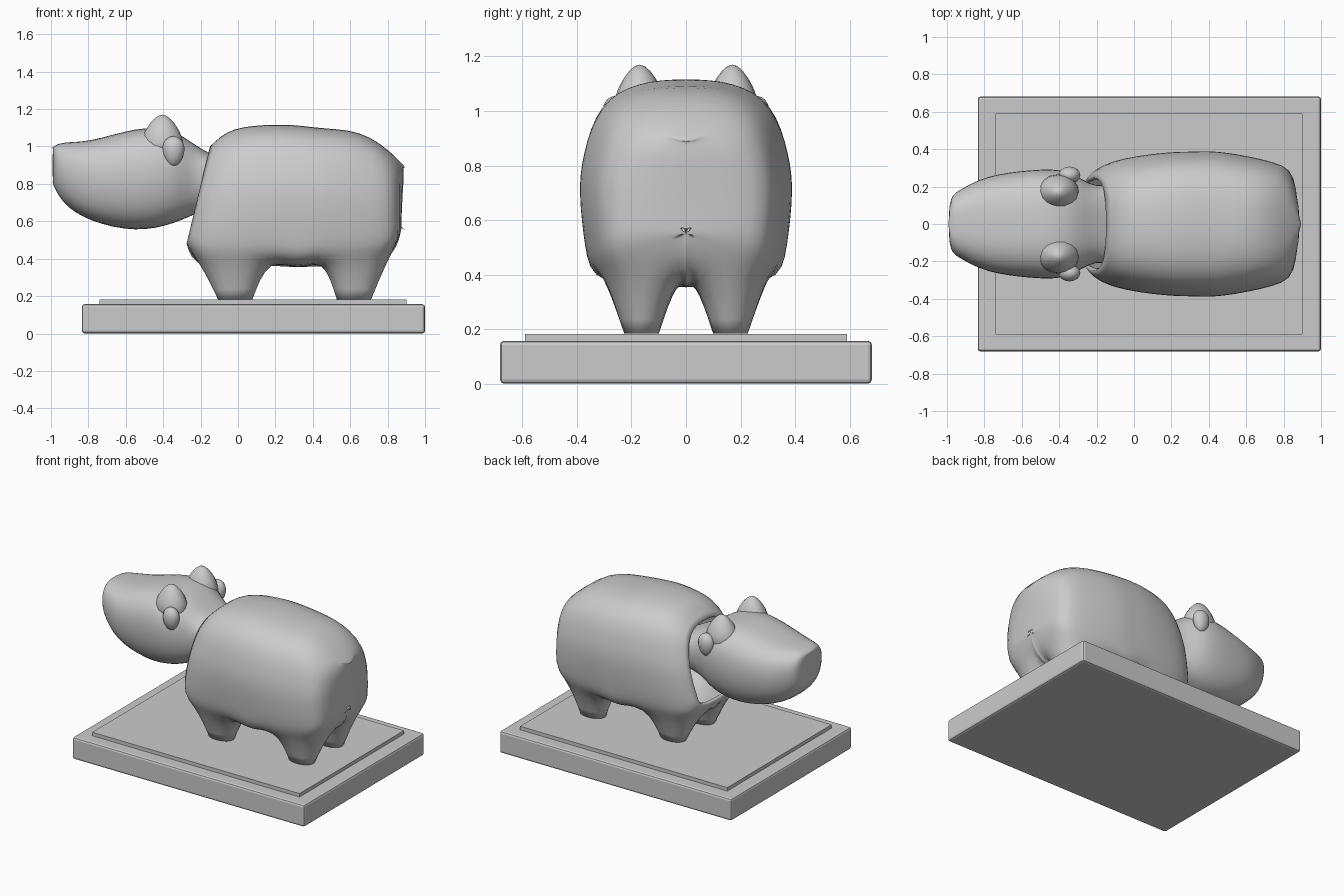
import bpy, bmesh, math

if "Cube" in bpy.data.objects:
    bpy.data.objects.remove(bpy.data.objects["Cube"])

grey = bpy.data.materials.new("stone_grey")
grey.diffuse_color = (0.6, 0.6, 0.6, 1)
grey.use_nodes = True
grey.node_tree.nodes["Principled BSDF"].inputs["Base Color"].default_value = grey.diffuse_color


def finish(bm, name):
    bmesh.ops.recalc_face_normals(bm, faces=bm.faces)
    me = bpy.data.meshes.new(name)
    bm.to_mesh(me)
    bm.free()
    ob = bpy.data.objects.new(name, me)
    bpy.context.collection.objects.link(ob)
    me.materials.append(grey)
    return ob


def smooth(ob):
    ob.data.polygons.foreach_set("use_smooth", [True] * len(ob.data.polygons))


def subdivide_through_points(ob):
    """Subdivision surface whose cage is relaxed so the surface passes through the drawn points."""
    mod = ob.modifiers.new("subdivision", 'SUBSURF')
    mod.levels = mod.render_levels = 2
    goal = [v.co.copy() for v in ob.data.vertices]
    for _ in range(6):
        bpy.context.view_layer.update()
        dg = bpy.context.evaluated_depsgraph_get()
        now = [v.co.copy() for v in ob.evaluated_get(dg).data.vertices[:len(goal)]]
        for v, g, p in zip(ob.data.vertices, goal, now):
            v.co += g - p
        ob.data.update()
        ob.data.update_tag()


def loft(name, section, stations, legs=None, cap_start=True):
    """Loft a mirrored half section along x; station = (x, lean, half width, bottom, top)."""
    legs = legs or {}
    n = len(section) - 1
    full = section + [(-fy, fz) for fy, fz in section[-2:0:-1]]
    bm = bmesh.new()
    rings = [[bm.verts.new((x + lean * fz, fy * w, lo + (hi - lo) * fz)) for fy, fz in full]
             for x, lean, w, lo, hi in stations]
    bottoms = []
    for s, (a, b) in enumerate(zip(rings, rings[1:])):
        for i in range(2 * n):
            j = (i + 1) % (2 * n)
            quad = [a[i], a[j], b[j], b[i]]
            if s not in legs or i not in (1, 2 * n - 2):
                bm.faces.new(quad)
                continue
            # leg grown out of this belly patch
            feet = []
            for k, v in enumerate(quad):
                x = legs[s] + (-0.067 if k < 2 else 0.067)
                column = (i, j, j, i)[k]
                y = 0.117 if column in (1, 2 * n - 1) else 0.209
                feet.append(bm.verts.new((x, math.copysign(y, v.co.y), 0.183)))
            for k in range(4):
                m = (k + 1) % 4
                bm.faces.new((quad[k], quad[m], feet[m], feet[k]))
            bottoms.append(bm.faces.new(feet))
    # end caps
    for ring in ([rings[0]] if cap_start else []) + [rings[-1]]:
        for i in range(n):
            loop = [ring[i], ring[i + 1], ring[2 * n - i - 1], ring[-i]]
            bm.faces.new(list(dict.fromkeys(loop)))
    # crisp soles
    crease = bm.edges.layers.float.new("crease_edge")
    for f in bottoms:
        for e in f.edges:
            e[crease] = 1.0
    ob = finish(bm, name)
    smooth(ob)
    subdivide_through_points(ob)
    return ob


# body shell with four legs, open at the neck
body = loft(
    "body",
    [(0, 0), (.16, 0), (.76, .03), (.95, .2), (1, .45), (.96, .65), (.8, .86), (.45, .975), (0, 1)],
    [(-.275, .125, .25, .48, 1.0),
     (-.17, .15, .335, .36, 1.09),
     (.14, .04, .38, .36, 1.115),
     (.32, 0, .387, .355, 1.112),
     (.48, 0, .383, .36, 1.095),
     (.77, -.07, .33, .38, 1.05),
     (.865, 0, .19, .53, .92)],
    legs={1: -.015, 4: .62}, cap_start=False)
shell = body.modifiers.new("wall", 'SOLIDIFY')
shell.thickness = 0.02
shell.offset = -1

# head with long muzzle, its back end sits inside the neck opening
loft(
    "head",
    [(0, 0), (.5, .03), (.85, .2), (1, .5), (.92, .8), (.55, .97), (0, 1)],
    [(-.985, 0, .10, .79, 1.0),
     (-.93, 0, .18, .70, 1.02),
     (-.78, 0, .25, .605, 1.035),
     (-.55, 0, .285, .557, 1.09),
     (-.35, 0, .275, .59, 1.08),
     (-.2, 0, .205, .65, 0.99),
     (-.06, 0, .16, .70, .92)])


def blob(name, center, radii, taper):
    bm = bmesh.new()
    bmesh.ops.create_uvsphere(bm, u_segments=16, v_segments=10, radius=1)
    for v in bm.verts:
        t = 1 - taper * v.co.z
        v.co = (center[0] + v.co.x * t * radii[0],
                center[1] + v.co.y * t * radii[1],
                center[2] + v.co.z * radii[2])
    smooth(finish(bm, name))


# brow bumps and side ears
for side, s in (("left", -1), ("right", 1)):
    blob(side + "_brow", (-.405, s * .17, 1.05), (.105, .09, .12), .35)
    blob(side + "_ear", (-.345, s * .262, .975), (.058, .045, .08), -.15)


def slab(name, x0, x1, y, z0, z1, bevel):
    bm = bmesh.new()
    bmesh.ops.create_cube(bm, size=1)
    for v in bm.verts:
        v.co = (x1 if v.co.x > 0 else x0, math.copysign(y, v.co.y), z1 if v.co.z > 0 else z0)
    if bevel:
        bmesh.ops.bevel(bm, geom=list(bm.edges), offset=bevel, segments=2,
                        profile=0.5, affect='EDGES')
    finish(bm, name)


# plinth
slab("plinth_base", -.835, 1.0, .682, 0, .157, .015)
slab("plinth_top", -.74, .90, .59, .15, .182, 0)
